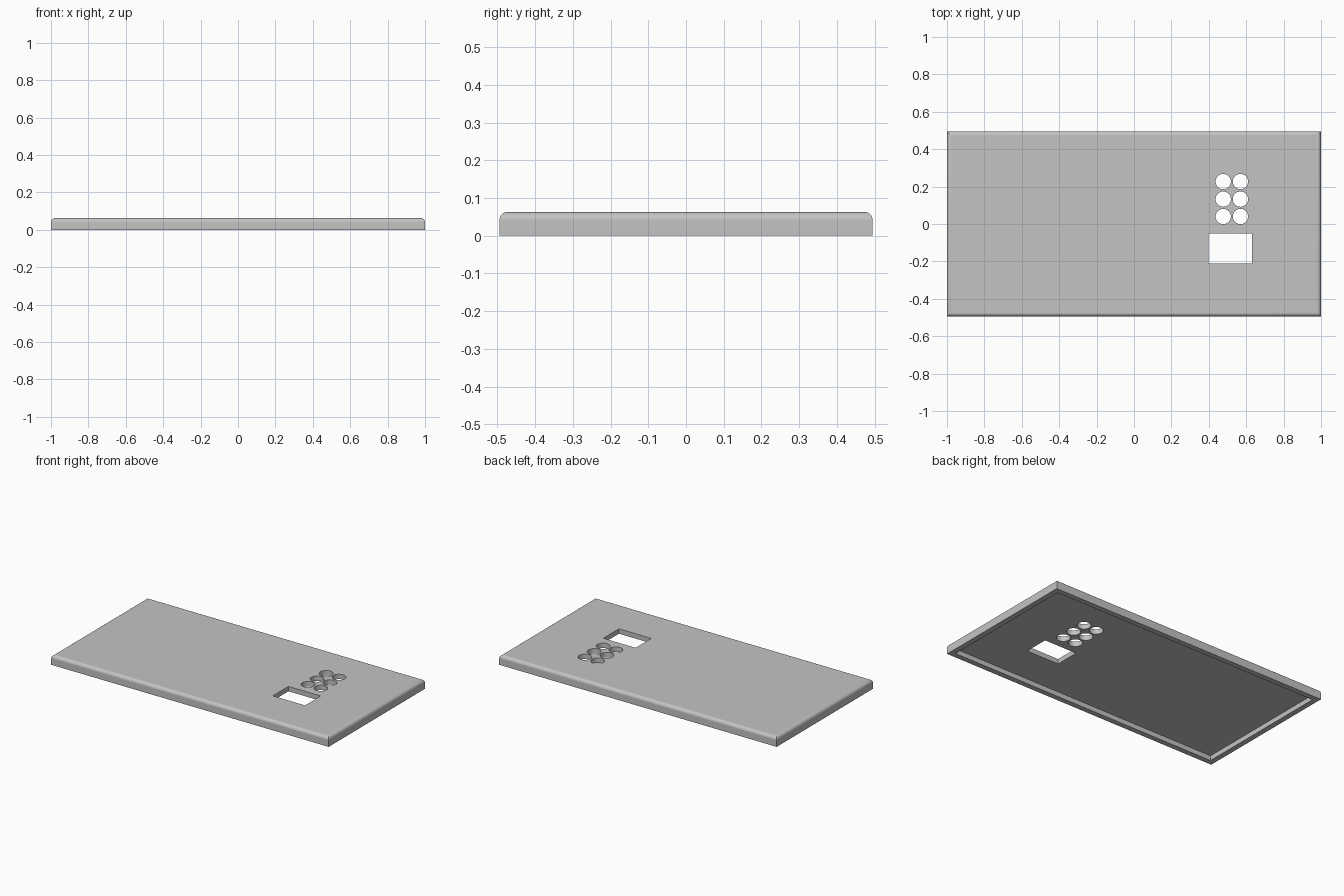
import bpy
import bmesh
import math
from mathutils import Matrix, Vector

if "Cube" in bpy.data.objects:
    bpy.data.objects.remove(bpy.data.objects["Cube"], do_unlink=True)

HALF_X, HALF_Y, HEIGHT = 1.0, 0.495, 0.063
WALL, CAVITY, FILLET = 0.035, 0.031, 0.022

grey = bpy.data.materials.new("plain grey")
grey.use_nodes = True
grey.diffuse_color = (0.55, 0.55, 0.55, 1)
grey.node_tree.nodes["Principled BSDF"].inputs["Base Color"].default_value = grey.diffuse_color


def add_object(name, bm):
    mesh = bpy.data.meshes.new(name)
    bm.to_mesh(mesh)
    bm.free()
    mesh.materials.append(grey)
    obj = bpy.data.objects.new(name, mesh)
    bpy.context.collection.objects.link(obj)
    return obj


def box(bm, low, high):
    low, high = Vector(low), Vector(high)
    place = Matrix.Translation((low + high) / 2) @ Matrix.Diagonal((*(high - low), 1))
    bmesh.ops.create_cube(bm, size=1, matrix=place)


# Panel body with rounded upper edges and square vertical corners
bm = bmesh.new()
box(bm, (-HALF_X, -HALF_Y, 0), (HALF_X, HALF_Y, HEIGHT))
top_edges = [e for e in bm.edges if all(v.co.z > HEIGHT / 2 for v in e.verts)]
bmesh.ops.bevel(bm, geom=top_edges, offset=FILLET, segments=6, profile=0.5,
                affect='EDGES', clamp_overlap=True)
panel = add_object("cover_panel", bm)

# Cavity under the panel, leaving a rim all round
bm = bmesh.new()
box(bm, (WALL - HALF_X, WALL - HALF_Y, -0.1), (HALF_X - WALL, HALF_Y - WALL, CAVITY))
cavity = add_object("cavity_cutter", bm)

# Rectangular window and two columns of round button holes
bm = bmesh.new()
box(bm, (0.398, -0.211, -0.1), (0.631, -0.05, 0.2))
for y in (0.04, 0.133, 0.227):
    for x in (0.477, 0.569):
        bmesh.ops.create_cone(bm, cap_ends=True, segments=32, radius1=0.041, radius2=0.041,
                              depth=0.3, matrix=Matrix.Translation((x, y, 0.05)))
openings = add_object("opening_cutter", bm)

bpy.ops.object.select_all(action='DESELECT')
bpy.context.view_layer.objects.active = panel
panel.select_set(True)
for cutter in (cavity, openings):
    cut = panel.modifiers.new("cut", 'BOOLEAN')
    cut.operation, cut.solver, cut.object = 'DIFFERENCE', 'EXACT', cutter
    bpy.ops.object.modifier_apply(modifier=cut.name)
    bpy.data.objects.remove(cutter, do_unlink=True)

# Smooth fillets and hole walls, with the broad faces kept flat
bpy.ops.object.shade_smooth_by_angle(angle=math.radians(30))
normals = panel.modifiers.new("flat_faces", 'WEIGHTED_NORMAL')
normals.keep_sharp = True
